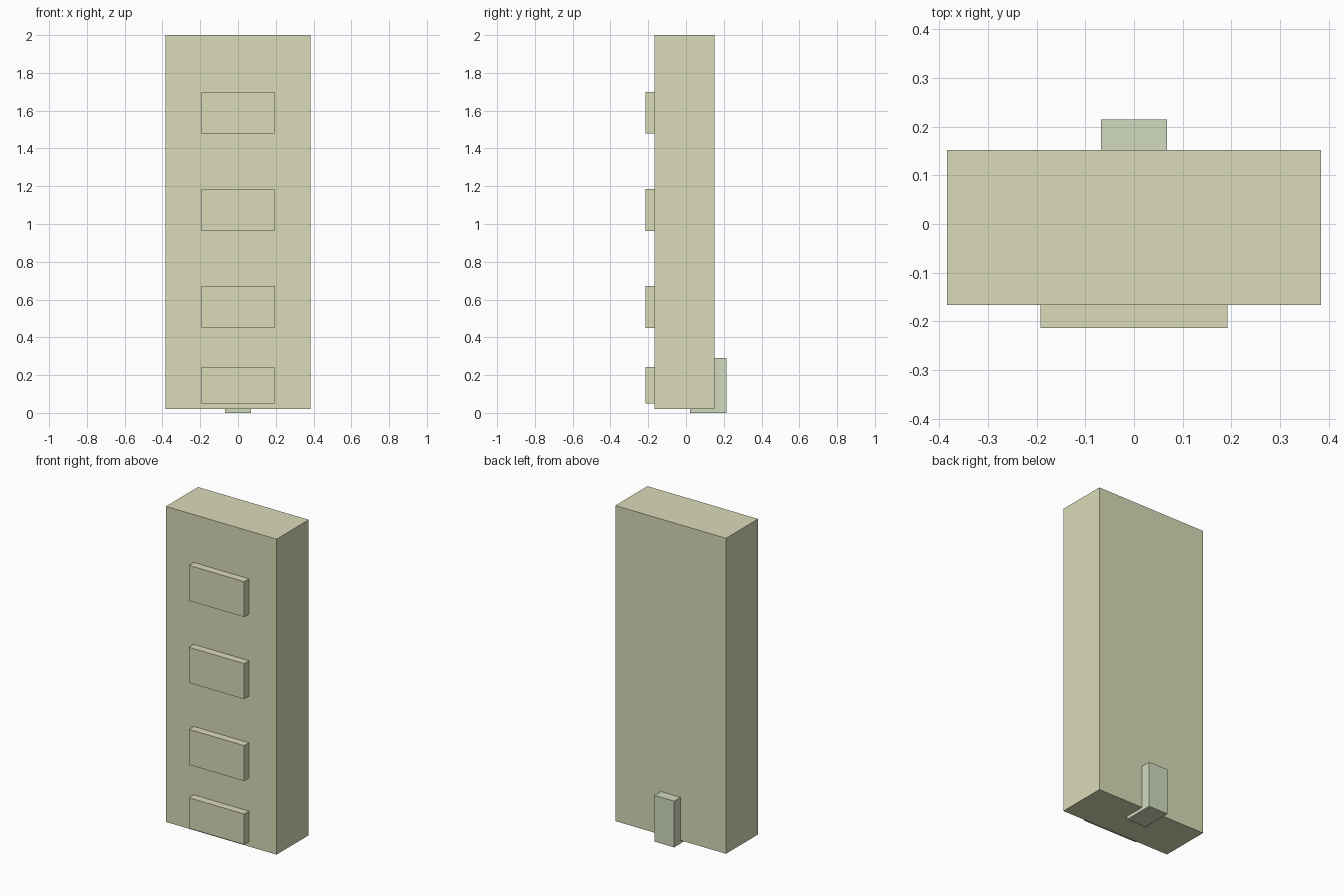
import bpy

if "Cube" in bpy.data.objects:
    bpy.data.objects.remove(bpy.data.objects["Cube"])


def material(name, rgb):
    m = bpy.data.materials.new(name)
    m.diffuse_color = (*rgb, 1.0)
    m.use_nodes = True
    m.node_tree.nodes["Principled BSDF"].inputs["Base Color"].default_value = m.diffuse_color
    return m


def box(name, lo, hi, mat):
    centre = [(a + b) / 2 for a, b in zip(lo, hi)]
    bpy.ops.mesh.primitive_cube_add(size=1, location=centre)
    ob = bpy.context.object
    ob.name = name
    ob.scale = [b - a for a, b in zip(lo, hi)]
    bpy.ops.object.transform_apply(location=False, rotation=False, scale=True)
    ob.data.materials.append(mat)
    return ob


wall = material("wall_cream", (0.70, 0.71, 0.48))
green = material("pale_green", (0.64, 0.71, 0.52))

FRONT_Y = -0.166

# Tall main slab
box("main_block", (-0.384, FRONT_Y, 0.02), (0.384, 0.152, 2.0), wall)

# Front panels, one per level; the lowest is shorter
levels = [(0.05, 0.242), (0.449, 0.671), (0.963, 1.186), (1.478, 1.70)]
for i, (z0, z1) in enumerate(levels, 1):
    box(f"front_panel_{i}", (-0.192, -0.214, z0), (0.192, FRONT_Y, z1), wall)

# Rear foot block, set into the slab and reaching the ground
box("rear_block", (-0.068, 0.02, 0.0), (0.068, 0.215, 0.29), green)
